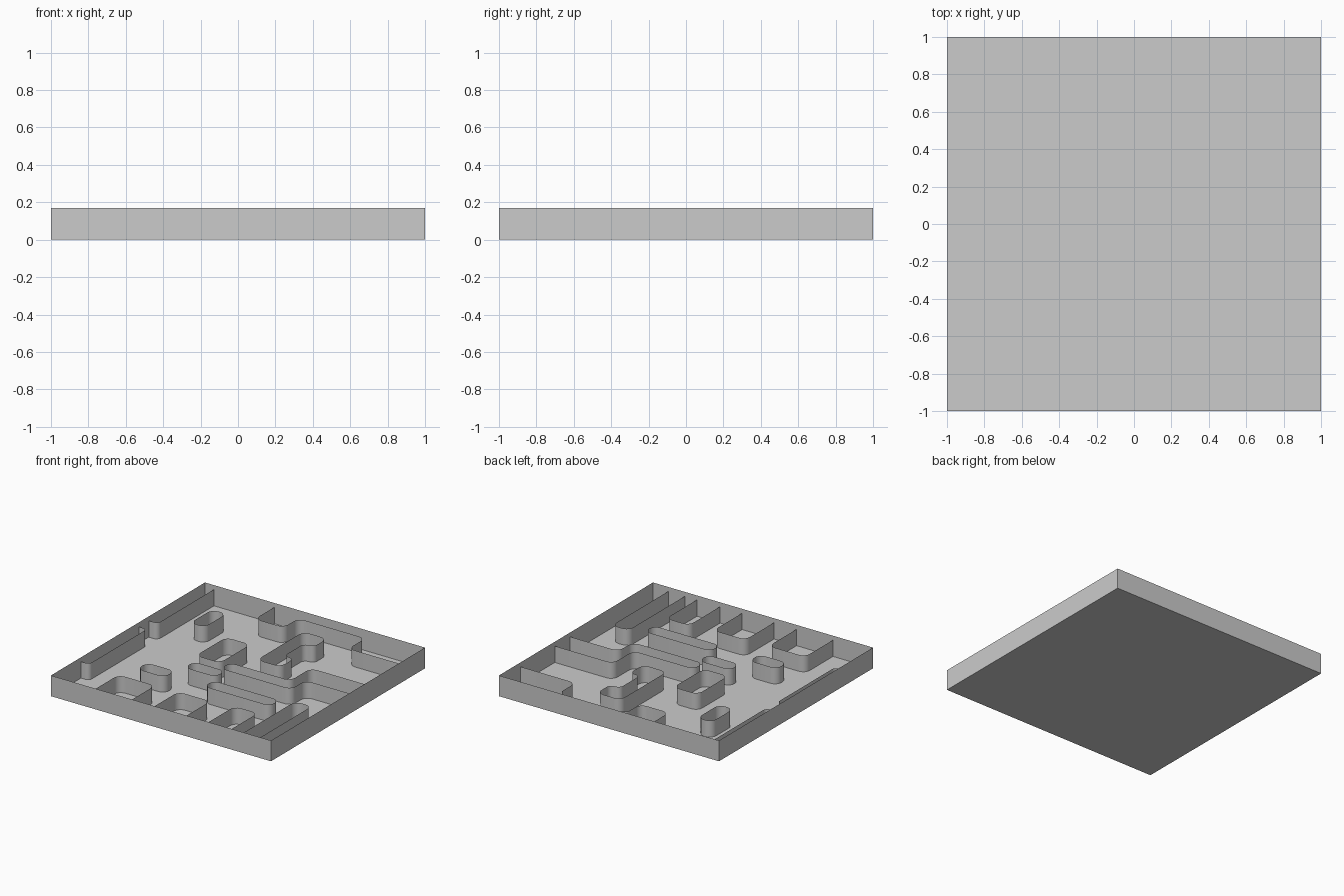
import bpy
import bmesh
from math import cos, sin, pi
from mathutils import Vector

cube = bpy.data.objects.get("Cube")
if cube:
    bpy.data.objects.remove(cube, do_unlink=True)

grey = bpy.data.materials.new("plain grey")
grey.use_nodes = True
colour = (0.6, 0.6, 0.6, 1)
grey.diffuse_color = colour
grey.node_tree.nodes["Principled BSDF"].inputs["Base Color"].default_value = colour

RIM = 0.17      # height of the outer frame
WALL = 0.135    # height of the maze walls
ROUND = 0.06    # corner radius of the maze walls
STEPS = 6


def fillet(points, closed):
    """Return the path with every corner replaced by an arc."""
    pts = [Vector(p) for p in points]
    count = len(pts)
    path = []
    for i, p in enumerate(pts):
        if not closed and i in (0, count - 1):
            path.append(p)
            continue
        a, b = pts[i - 1] - p, pts[(i + 1) % count] - p
        r = min(ROUND, a.length * 0.49, b.length * 0.49)
        a, b = a.normalized() * r, b.normalized() * r
        for k in range(STEPS + 1):
            t = pi / 2 * k / STEPS
            path.append(p + a * (1 - sin(t)) + b * (1 - cos(t)))
    return path


def finish(name, bm):
    mesh = bpy.data.meshes.new(name)
    bm.to_mesh(mesh)
    bm.free()
    mesh.materials.append(grey)
    obj = bpy.data.objects.new(name, mesh)
    bpy.context.collection.objects.link(obj)
    bpy.ops.object.select_all(action="DESELECT")
    obj.select_set(True)
    bpy.context.view_layer.objects.active = obj
    bpy.ops.object.shade_smooth_by_angle()


def wall(name, points, closed=False):
    """Thin upright sheet that follows a rounded path."""
    bm = bmesh.new()
    path = fillet(points, closed)
    low = [bm.verts.new((p.x, p.y, 0)) for p in path]
    high = [bm.verts.new((p.x, p.y, WALL)) for p in path]
    for i in range(0 if closed else 1, len(path)):
        bm.faces.new((low[i - 1], low[i], high[i], high[i - 1]))
    finish(name, bm)


def island(name, x0, x1, y0, y1):
    wall(name, [(x0, y0), (x1, y0), (x1, y1), (x0, y1)], True)


def front_bay(name, x0, x1, depth):
    wall(name, [(x1, -1), (x1, depth), (x0, depth), (x0, -1)])


# Open tray: floor and outer frame
bm = bmesh.new()
bmesh.ops.create_cube(bm, size=2)
for v in bm.verts:
    v.co.z = RIM if v.co.z > 0 else 0
top = [f for f in bm.faces if f.normal.z > 0.5]
bmesh.ops.delete(bm, geom=top, context="FACES_ONLY")
finish("tray", bm)

# Bays growing from the front frame
front_bay("front_bay_wide", -0.636, -0.305, -0.64)
front_bay("front_bay_middle", -0.1, 0.19, -0.63)
front_bay("front_bay_small", 0.39, 0.6, -0.6)
front_bay("front_bay_long", 0.71, 0.86, -0.27)

# Bays along the side at -x
wall("side_bay_front", [(-1, -0.61), (-0.925, -0.61), (-0.925, 0.14), (-1, 0.14)])
wall("side_bay_back", [(-1, 0.27), (-0.918, 0.27), (-0.918, 1)])

# Stepped wall in the back corner
wall("back_stepped_wall", [(-0.37, 1), (-0.37, 0.75), (-0.11, 0.75), (-0.11, 0.94),
                           (0.5, 0.94), (0.5, 0.72), (1, 0.72)])

# Long stepped bar reaching from the +x frame to the middle
wall("long_stepped_bar", [(1, 0.275), (0.47, 0.275), (0.47, 0.01), (-0.08, 0.01),
                          (-0.08, -0.11), (0.56, -0.11), (0.56, 0.076), (1, 0.076)])

# Free-standing islands
island("front_pill", -0.585, -0.335, -0.475, -0.345)
island("back_pill", -0.725, -0.595, 0.42, 0.7)
island("centre_pill", -0.31, -0.025, -0.25, -0.13)
island("centre_block", -0.36, -0.14, -0.03, 0.36)
island("front_bar", 0, 0.6, -0.44, -0.32)

# Bracket-shaped island with a notch in its +x side
wall("bracket_island", [(0.055, 0.17), (0.27, 0.17), (0.27, 0.34), (0.18, 0.34),
                        (0.18, 0.6), (0.27, 0.6), (0.27, 0.77), (0.055, 0.77)], True)
